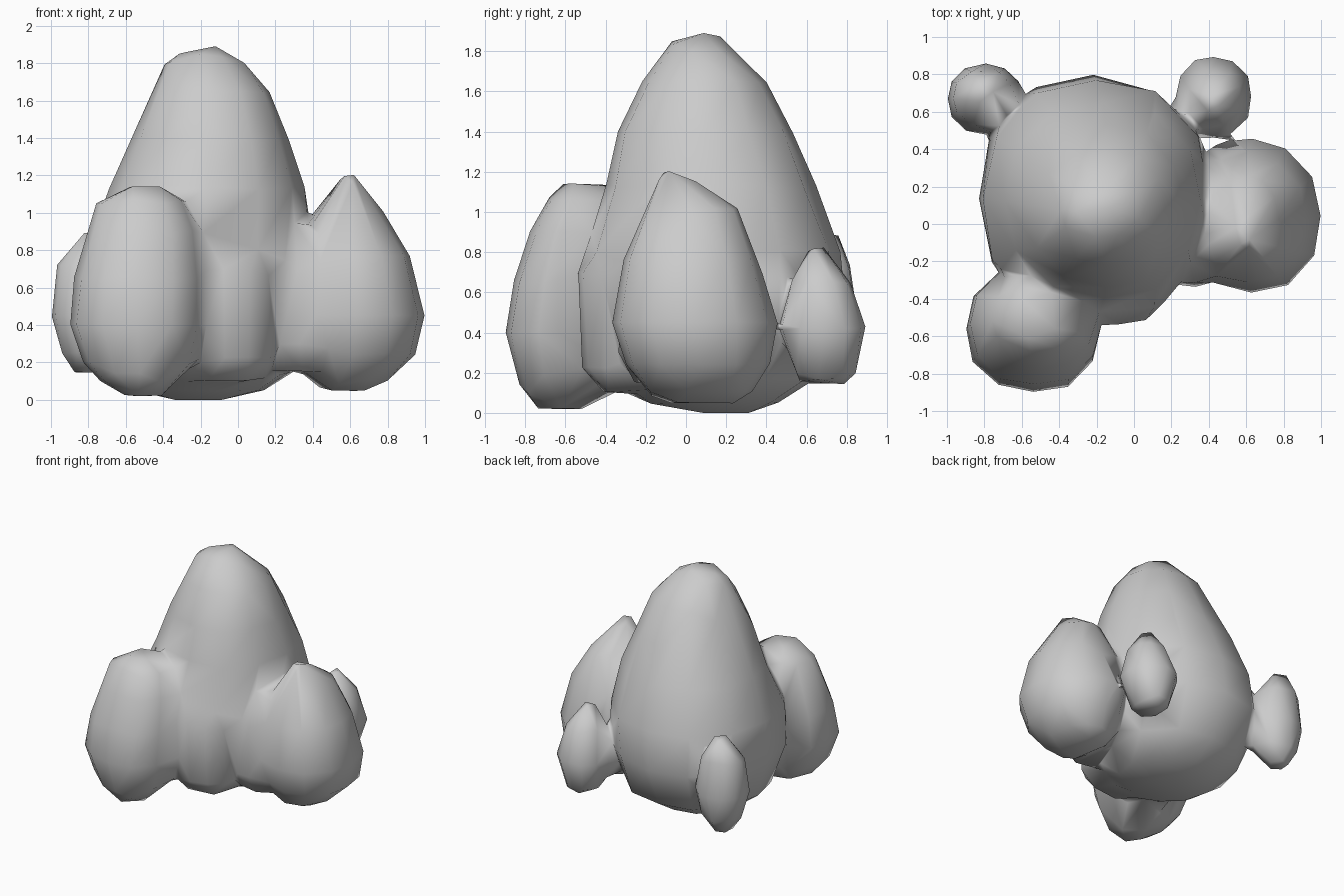
import bpy, bmesh, math, random

random.seed(4)
SIDES = 12
parts = []


def rock(name, rings, jitter=0.03):
    """Loft a faceted boulder; each ring is (z, x_min, x_max, y_min, y_max)."""
    bm = bmesh.new()
    loops = []
    for z, x0, x1, y0, y1 in rings:
        cx, cy = (x0 + x1) / 2, (y0 + y1) / 2
        rx, ry = (x1 - x0) / 2, (y1 - y0) / 2
        loop = []
        for i in range(SIDES):
            a = 2 * math.pi * i / SIDES
            # the four extreme points stay exact, the others are roughened
            k = 1.0 if i % 3 == 0 else 1.03 + random.uniform(-jitter, jitter)
            loop.append(bm.verts.new((cx + rx * k * math.cos(a),
                                      cy + ry * k * math.sin(a), z)))
        loops.append(loop)
    for a, b in zip(loops, loops[1:]):
        for i in range(SIDES):
            j = (i + 1) % SIDES
            bm.faces.new((a[i], a[j], b[j], b[i]))
    bm.faces.new(loops[0][::-1])
    bm.faces.new(loops[-1])
    bmesh.ops.recalc_face_normals(bm, faces=bm.faces[:])
    mesh = bpy.data.meshes.new(name)
    bm.to_mesh(mesh)
    bm.free()
    obj = bpy.data.objects.new(name, mesh)
    bpy.context.collection.objects.link(obj)
    parts.append(obj)


# Tall central boulder
rock("main_boulder", [
    (0.00, -0.36, -0.07, 0.05, 0.32),
    (0.05, -0.56, 0.14, -0.20, 0.46),
    (0.17, -0.73, 0.32, -0.41, 0.65),
    (0.50, -0.83, 0.40, -0.53, 0.80),
    (0.80, -0.81, 0.40, -0.50, 0.77),
    (1.13, -0.69, 0.36, -0.40, 0.65),
    (1.40, -0.57, 0.27, -0.34, 0.53),
    (1.65, -0.46, 0.17, -0.22, 0.40),
    (1.80, -0.39, 0.04, -0.11, 0.25),
    (1.85, -0.31, -0.05, -0.07, 0.19),
    (1.885, -0.18, -0.10, 0.06, 0.15),
])

# Front left boulder
rock("front_boulder", [
    (0.02, -0.60, -0.42, -0.74, -0.52),
    (0.10, -0.74, -0.32, -0.81, -0.35),
    (0.20, -0.83, -0.22, -0.85, -0.27),
    (0.40, -0.90, -0.18, -0.90, -0.22),
    (0.65, -0.88, -0.18, -0.86, -0.22),
    (0.90, -0.81, -0.20, -0.78, -0.25),
    (1.06, -0.75, -0.28, -0.69, -0.30),
    (1.14, -0.60, -0.41, -0.62, -0.38),
])

# Right boulder
rock("side_boulder", [
    (0.05, 0.46, 0.70, -0.10, 0.24),
    (0.10, 0.38, 0.80, -0.20, 0.33),
    (0.24, 0.29, 0.95, -0.30, 0.42),
    (0.45, 0.25, 1.00, -0.37, 0.46),
    (0.77, 0.28, 0.92, -0.31, 0.36),
    (1.02, 0.42, 0.77, -0.20, 0.26),
    (1.14, 0.51, 0.67, -0.15, 0.08),
    (1.20, 0.56, 0.63, -0.12, -0.04),
])

# Small stones at the back corners
rock("back_left_stone", [
    (0.14, -0.88, -0.75, 0.61, 0.76),
    (0.26, -0.95, -0.65, 0.52, 0.83),
    (0.45, -1.00, -0.59, 0.48, 0.86),
    (0.72, -0.97, -0.64, 0.52, 0.83),
    (0.89, -0.86, -0.75, 0.65, 0.76),
])
rock("back_right_stone", [
    (0.14, 0.36, 0.50, 0.60, 0.79),
    (0.19, 0.29, 0.56, 0.54, 0.85),
    (0.42, 0.22, 0.63, 0.46, 0.90),
    (0.65, 0.28, 0.58, 0.52, 0.82),
    (0.82, 0.38, 0.46, 0.60, 0.69),
])

# Buried links that tie each small stone to the main boulder
for x in (-0.66, 0.27):
    rock("stone_link", [
        (0.27, x - 0.05, x + 0.05, 0.53, 0.65),
        (0.38, x - 0.08, x + 0.08, 0.48, 0.68),
        (0.52, x - 0.05, x + 0.05, 0.53, 0.65),
    ])

# Low swells filling the creases between the boulders at the front
rock("front_swell", [
    (0.10, -0.30, 0.12, -0.42, 0.00),
    (0.22, -0.36, 0.20, -0.52, 0.00),
    (0.70, -0.36, 0.20, -0.54, 0.00),
    (0.92, -0.30, 0.12, -0.43, 0.00),
])
rock("side_swell", [
    (0.15, 0.15, 0.48, -0.26, 0.10),
    (0.30, 0.10, 0.55, -0.34, 0.10),
    (0.70, 0.10, 0.52, -0.32, 0.10),
    (0.92, 0.15, 0.46, -0.22, 0.10),
])

# Fuse everything into one weathered, coarsely faceted cluster
for p in parts:
    p.select_set(True)
bpy.context.view_layer.objects.active = parts[0]
bpy.ops.object.join()
cluster = bpy.context.view_layer.objects.active
cluster.name = "boulder_cluster"

fuse = cluster.modifiers.new("fuse", 'REMESH')
fuse.mode = 'VOXEL'
fuse.voxel_size = 0.025
fuse.use_smooth_shade = True
soften = cluster.modifiers.new("soften", 'SMOOTH')
soften.factor = 0.5
soften.iterations = 8
facet = cluster.modifiers.new("facet", 'DECIMATE')
facet.ratio = 0.012
